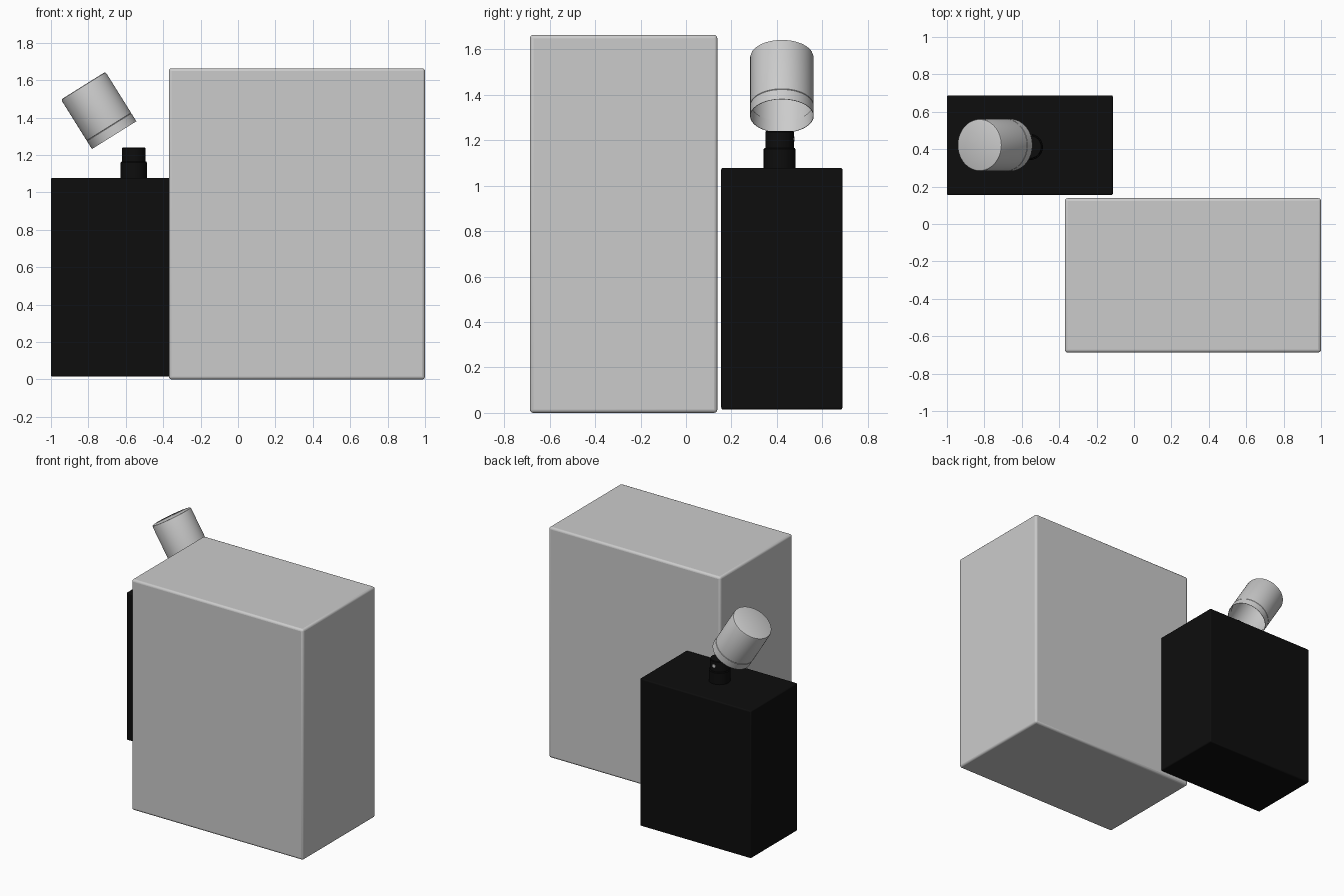
import bpy, math

if "Cube" in bpy.data.objects:
    bpy.data.objects.remove(bpy.data.objects["Cube"])

black = bpy.data.materials.new("black_glass")
black.diffuse_color = (0.004, 0.004, 0.004, 1)
black.use_nodes = True
black.node_tree.nodes["Principled BSDF"].inputs["Base Color"].default_value = black.diffuse_color


def finish(ob, mat=None):
    if mat:
        ob.data.materials.append(mat)
    bpy.ops.object.select_all(action='DESELECT')
    ob.select_set(True)
    bpy.context.view_layer.objects.active = ob
    bpy.ops.object.shade_smooth_by_angle(angle=math.radians(35))
    return ob


def rounded_box(name, lo, hi, bevel, mat=None):
    bpy.ops.mesh.primitive_cube_add(size=1, location=[(a + b) / 2 for a, b in zip(lo, hi)])
    ob = bpy.context.object
    ob.name = name
    ob.scale = [b - a for a, b in zip(lo, hi)]
    bpy.ops.object.transform_apply(location=False, rotation=False, scale=True)
    mod = ob.modifiers.new("rounded_edges", 'BEVEL')
    mod.width, mod.segments = bevel, 3
    return finish(ob, mat)


def lathe(name, profile, location, tilt=0, mat=None, n=64):
    """Revolve (radius, height) points about z; radius 0 closes to a pole."""
    verts, faces, rings = [], [], []
    for r, z in profile:
        count = n if r > 0 else 1
        rings.append([len(verts) + i for i in range(count)])
        verts += [(r * math.cos(2 * math.pi * i / n), r * math.sin(2 * math.pi * i / n), z)
                  for i in range(count)]
    for a, b in zip(rings, rings[1:]):
        for i in range(n):
            j = (i + 1) % n
            quad = [a[i % len(a)], a[j % len(a)], b[j % len(b)], b[i % len(b)]]
            faces.append(list(dict.fromkeys(quad)))
    me = bpy.data.meshes.new(name)
    me.from_pydata(verts, [], faces)
    ob = bpy.data.objects.new(name, me)
    bpy.context.collection.objects.link(ob)
    ob.location = location
    ob.rotation_euler = (0, tilt, 0)
    return finish(ob, mat)


# Carton and bottle body
rounded_box("carton", (-0.37, -0.687, 0), (1.0, 0.138, 1.663), 0.015)
rounded_box("bottle_body", (-1.0, 0.155, 0.015), (-0.113, 0.688, 1.078), 0.008, black)

# Collar and spray head on the bottle
neck = (-0.557, 0.412, 0)
lathe("neck_collar", [(0, 1.07), (0.07, 1.07), (0.07, 1.160), (0.066, 1.165), (0, 1.165)],
      neck, mat=black)
lathe("spray_head", [(0, 1.15), (0.063, 1.15), (0.063, 1.236), (0.060, 1.24), (0, 1.24)],
      neck, mat=black)

# Spray nozzle on the back of the head
nozzle = lathe("spray_nozzle", [(0, 0), (0.012, 0), (0.012, 0.008), (0, 0.008)],
               (neck[0], neck[1] + 0.058, 1.205), n=16)
nozzle.rotation_euler = (-math.pi / 2, 0, 0)

# Hollow tilted cap with seam groove and soft top edge
lathe("cap", [(0.136, 0.06), (0.138, 0.0), (0.140, 0.0), (0.140, 0.050), (0.138, 0.052),
              (0.140, 0.054), (0.140, 0.300), (0.137, 0.309), (0.130, 0.312), (0, 0.312)],
      (-0.662, 0.422, 1.306), tilt=math.radians(-32))
